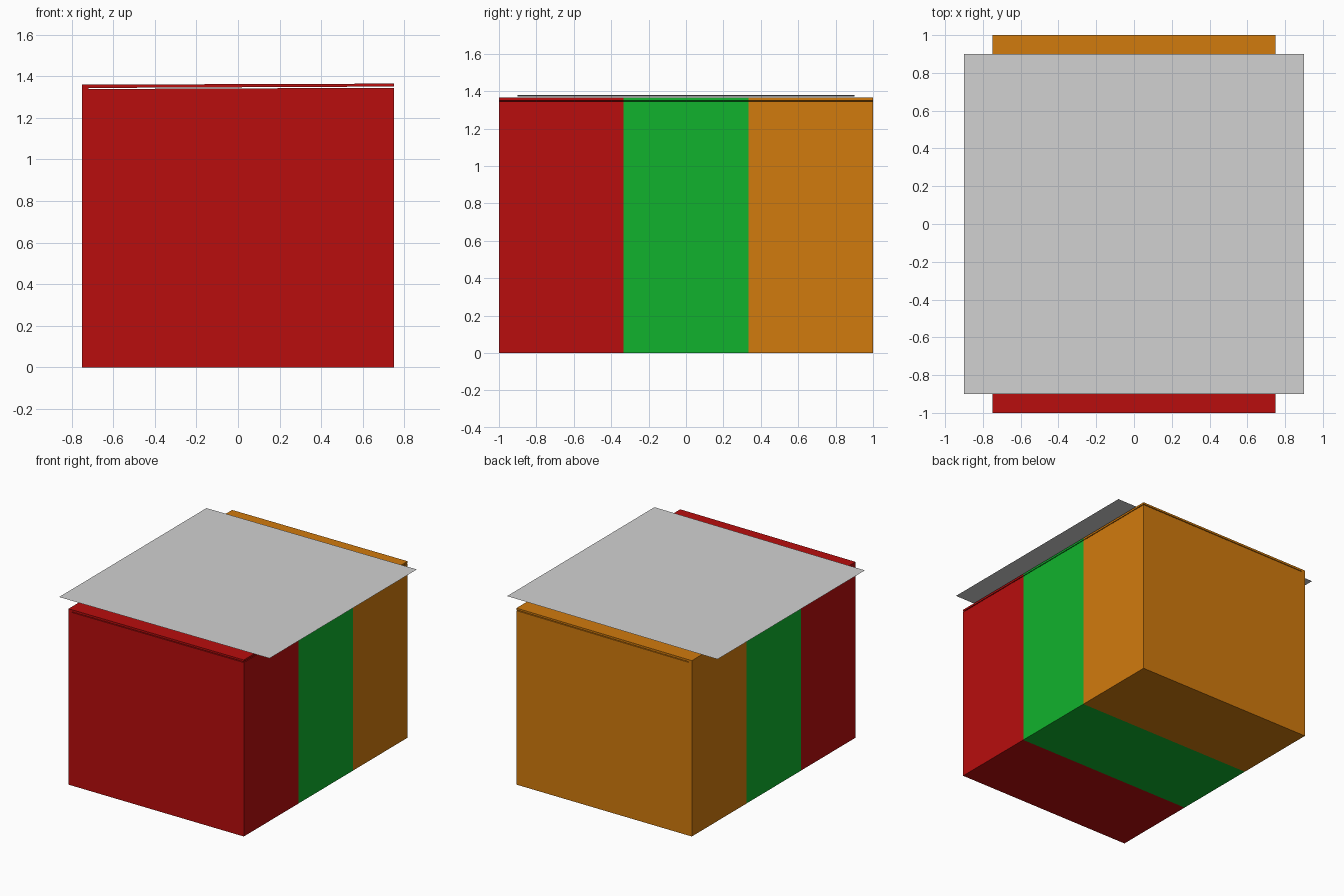
import bpy
import bmesh

if "Cube" in bpy.data.objects:
    bpy.data.objects.remove(bpy.data.objects["Cube"])


def material(name, rgb):
    m = bpy.data.materials.new(name)
    m.diffuse_color = (*rgb, 1)
    m.use_nodes = True
    m.node_tree.nodes["Principled BSDF"].inputs["Base Color"].default_value = m.diffuse_color
    return m


red = material("red", (0.48, 0.004, 0.004))
green = material("green", (0.0055, 0.45, 0.026))
orange = material("orange", (0.64, 0.196, 0.004))
grey = material("light grey", (0.64, 0.64, 0.64))


def add_object(name, bm, mats):
    mesh = bpy.data.meshes.new(name)
    bm.to_mesh(mesh)
    bm.free()
    for m in mats:
        mesh.materials.append(m)
    obj = bpy.data.objects.new(name, mesh)
    bpy.context.collection.objects.link(obj)
    return obj


# Box: side profile with a thin lid slit hinged on the left, extruded along y
profile = [(-0.75, 0), (0.75, 0), (0.75, 1.345), (-0.72, 1.339),
           (-0.72, 1.344), (0.75, 1.351), (0.75, 1.365), (-0.75, 1.36)]
bm = bmesh.new()
face = bm.faces.new([bm.verts.new((x, -1, z)) for x, z in profile])
ext = bmesh.ops.extrude_face_region(bm, geom=[face], use_keep_orig=True)
bmesh.ops.translate(bm, vec=(0, 2, 0),
                    verts=[v for v in ext["geom"] if isinstance(v, bmesh.types.BMVert)])

# Three equal colour bands from front to back
for y in (-1 / 3, 1 / 3):
    bmesh.ops.bisect_plane(bm, geom=bm.verts[:] + bm.edges[:] + bm.faces[:],
                           plane_co=(0, y, 0), plane_no=(0, 1, 0))
bmesh.ops.recalc_face_normals(bm, faces=bm.faces[:])
for f in bm.faces:
    y = f.calc_center_median().y
    f.material_index = 0 if y < -1 / 3 else 1 if y < 1 / 3 else 2
add_object("striped_box", bm, [red, green, orange])

# Thin square sheet floating just above the lid, very slightly tilted
bm = bmesh.new()
bm.faces.new([bm.verts.new((x, y, 1.376 + 0.004 * x))
              for x, y in ((-0.9, -0.9), (0.9, -0.9), (0.9, 0.9), (-0.9, 0.9))])
add_object("top_sheet", bm, [grey])
